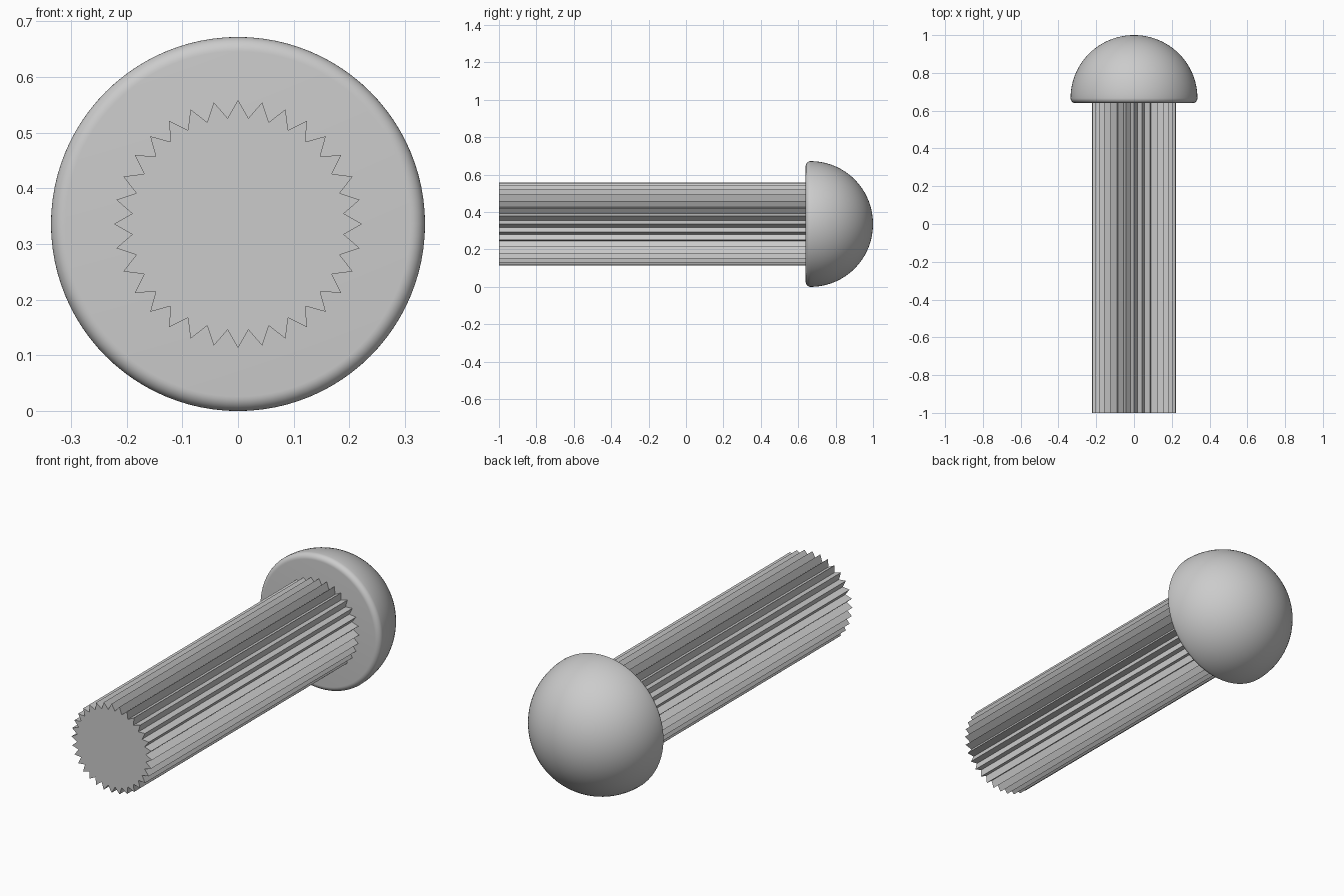
import bpy, bmesh
from math import sin, cos, pi, radians
from mathutils import Matrix

cube = bpy.data.objects.get("Cube")
if cube:
    bpy.data.objects.remove(cube, do_unlink=True)

RADIUS = 0.336      # head radius, also the height of the axis
SEAT = 0.64         # y of the flat underside of the head
LIP = 0.026         # rounding of the head's rim
TEETH = 32

grey = bpy.data.materials.new("plain grey")
grey.use_nodes = True
grey.diffuse_color = (0.6, 0.6, 0.6, 1)
grey.node_tree.nodes["Principled BSDF"].inputs["Base Color"].default_value = (0.6, 0.6, 0.6, 1)


def add_object(name, bm):
    bmesh.ops.remove_doubles(bm, verts=bm.verts, dist=1e-5)
    bmesh.ops.recalc_face_normals(bm, faces=bm.faces)
    mesh = bpy.data.meshes.new(name)
    bm.to_mesh(mesh)
    bm.free()
    mesh.materials.append(grey)
    obj = bpy.data.objects.new(name, mesh)
    bpy.context.collection.objects.link(obj)
    return obj


# Splined shaft: a toothed outline extruded along y
bm = bmesh.new()
ring = []
for i in range(TEETH * 2):
    r = 0.223 if i % 2 == 0 else 0.191
    a = pi * i / TEETH
    ring.append(bm.verts.new((r * sin(a), -1, RADIUS + r * cos(a))))
end = bm.faces.new(ring)
back = bmesh.ops.extrude_face_region(bm, geom=[end])
moved = [v for v in back["geom"] if isinstance(v, bmesh.types.BMVert)]
bmesh.ops.translate(bm, verts=moved, vec=(0, SEAT + 1.01, 0))
if not end.is_valid or len(bm.faces) < TEETH * 2 + 2:
    bm.faces.new(ring)
add_object("splined_shaft", bm)

# Domed head: flat underside, rounded rim and elliptical dome, spun about y
profile = [(0, SEAT), (RADIUS - LIP, SEAT)]
for i in range(1, 9):
    a = pi / 2 * i / 8
    profile.append((RADIUS - LIP + LIP * sin(a), SEAT + LIP - LIP * cos(a)))
for i in range(1, 25):
    a = pi / 2 * i / 24
    profile.append((RADIUS * cos(a), SEAT + LIP + (1 - SEAT - LIP) * sin(a)))

bm = bmesh.new()
verts = [bm.verts.new((x, y, RADIUS)) for x, y in profile]
edges = [bm.edges.new(pair) for pair in zip(verts, verts[1:])]
bmesh.ops.spin(bm, geom=verts + edges, cent=(0, 0, RADIUS), axis=(0, 1, 0),
               angle=2 * pi, steps=96, use_merge=True)
head = add_object("domed_head", bm)
bpy.ops.object.select_all(action="DESELECT")
head.select_set(True)
bpy.context.view_layer.objects.active = head
bpy.ops.object.shade_smooth_by_angle(angle=radians(35))
